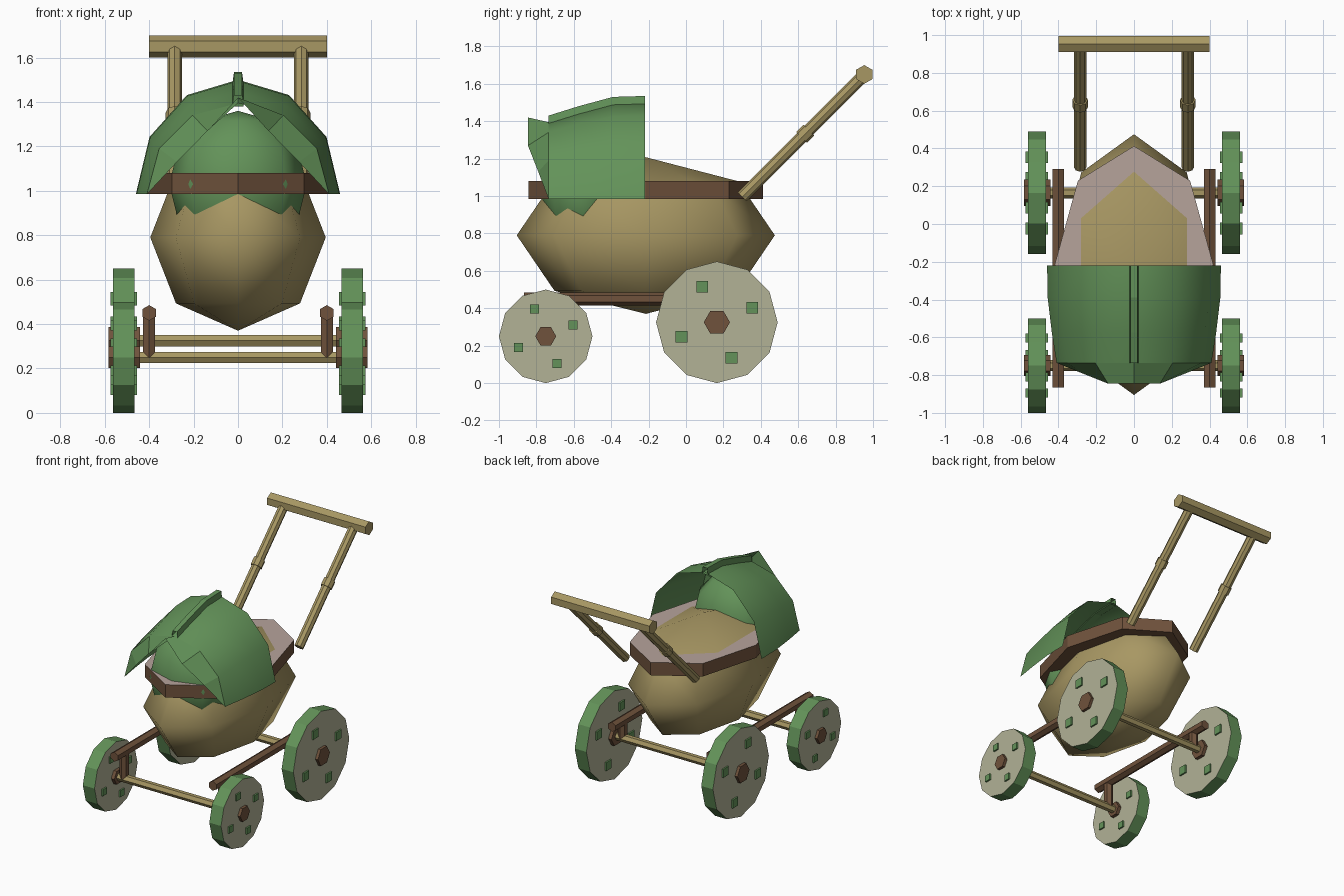
import bpy, bmesh, math
from mathutils import Vector, Matrix

if "Cube" in bpy.data.objects:
    bpy.data.objects.remove(bpy.data.objects["Cube"])


def material(name, rgb):
    m = bpy.data.materials.new(name)
    m.diffuse_color = (*rgb, 1)
    m.use_nodes = True
    m.node_tree.nodes["Principled BSDF"].inputs["Base Color"].default_value = m.diffuse_color
    return m


GREEN = material("leaf green", (0.125, 0.29, 0.10))
KHAKI = material("straw khaki", (0.39, 0.31, 0.125))
BROWN = material("wood brown", (0.16, 0.085, 0.045))
CREAM = material("wheel cream", (0.445, 0.445, 0.305))
PINK = material("rim pale pink", (0.47, 0.37, 0.33))


def finish(bm, name, mats, smooth=False, rule=None):
    bmesh.ops.remove_doubles(bm, verts=bm.verts[:], dist=1e-5)
    bm.normal_update()
    for f in bm.faces:
        f.smooth = smooth
        if rule:
            f.material_index = rule(f)
    me = bpy.data.meshes.new(name)
    bm.to_mesh(me)
    bm.free()
    for m in mats:
        me.materials.append(m)
    ob = bpy.data.objects.new(name, me)
    bpy.context.collection.objects.link(ob)
    return ob


def rod(name, p, q, r, n, mats, phase=0, rule=None):
    """Prism from p to q; phase 0 puts a corner at the top."""
    p, q = Vector(p), Vector(q)
    d = (q - p).normalized()
    ref = Vector((0, 0, 1)) if abs(d.z) < 0.95 else Vector((0, 1, 0))
    u = (ref - d * ref.dot(d)).normalized()
    v = d.cross(u)
    bm = bmesh.new()
    angles = [phase + math.tau * i / n for i in range(n)]
    rings = [[bm.verts.new(c + r * (u * math.cos(a) + v * math.sin(a))) for a in angles]
             for c in (p, q)]
    for i in range(n):
        j = (i + 1) % n
        bm.faces.new((rings[0][i], rings[0][j], rings[1][j], rings[1][i]))
    bm.faces.new(rings[0][::-1])
    bm.faces.new(rings[1])
    return finish(bm, name, mats, rule=rule)


def ball(bm, centre, radii, seg, rings):
    mat = Matrix.Translation(centre) @ Matrix.Diagonal((*radii, 1))
    bmesh.ops.create_uvsphere(bm, u_segments=seg, v_segments=rings, radius=1, matrix=mat)


def loft(name, rows, mats, smooth):
    bm = bmesh.new()
    vs = [[bm.verts.new(p) for p in row] for row in rows]
    for a, b in zip(vs, vs[1:]):
        for i in range(len(a) - 1):
            bm.faces.new((a[i], a[i + 1], b[i + 1], b[i]))
    bmesh.ops.dissolve_degenerate(bm, dist=1e-5, edges=bm.edges[:])
    return finish(bm, name, mats, smooth)


# egg-shaped body, cut off inside the rim
bm = bmesh.new()
ball(bm, (0, -0.215, 0.79), (0.395, 0.69, 0.42), 8, 4)
bmesh.ops.bisect_plane(bm, geom=bm.verts[:] + bm.edges[:] + bm.faces[:],
                       plane_co=(0, 0, 1.03), plane_no=(0, 0, 1), clear_outer=True)
finish(bm, "body", [KHAKI], True)

# eight-sided rim, pale on top
bm = bmesh.new()
bmesh.ops.create_cone(bm, cap_ends=True, segments=8, radius1=1, radius2=1, depth=1,
                      matrix=Matrix.Translation((0, -0.215, 1.032)) @ Matrix.Diagonal((0.42, 0.628, 0.095, 1)))
finish(bm, "rim", [BROWN, PINK], rule=lambda f: int(f.normal.z > 0.9))

# six-sided domed cover inside the rim
bm = bmesh.new()
bmesh.ops.create_cone(bm, cap_ends=False, segments=6, radius1=1, radius2=0, depth=1,
                      matrix=Matrix.Translation((0, -0.215, 1.1425)) @ Matrix.Diagonal((0.328, 0.5, 0.13, 1)))
top = max(v.co.y for v in bm.verts)
if top < 0.28:  # make sure a corner points to the back
    bmesh.ops.scale(bm, vec=(1 / 0.328, 1 / 0.5, 1), space=Matrix.Translation((0, 0.215, 0)), verts=bm.verts[:])
    bmesh.ops.rotate(bm, cent=(0, -0.215, 0), matrix=Matrix.Rotation(math.pi / 6, 3, 'Z'), verts=bm.verts[:])
    bmesh.ops.scale(bm, vec=(0.328, 0.5, 1), space=Matrix.Translation((0, 0.215, 0)), verts=bm.verts[:])
finish(bm, "cover", [KHAKI], True)

# pillow under the hood
bm = bmesh.new()
ball(bm, (0, -0.55, 1.03), (0.31, 0.23, 0.33), 8, 6)
finish(bm, "pillow", [GREEN], True)


# hood: arches swept forward
def arch(y, w, h):
    return [(w * math.cos(a), y, 0.985 + h * math.sin(a))
            for a in (math.pi * i / 6 for i in range(7))]


stations = [(-0.22, 0.46, 0.515), (-0.39, 0.457, 0.51), (-0.575, 0.435, 0.46), (-0.735, 0.41, 0.41)]
loft("hood", [arch(*s) for s in stations], [GREEN], True)

# turned-up visor on the front edge of the hood
half = [(0.41, -0.735, 0.985), (0.275, -0.79, 1.13), (0.137, -0.845, 1.27)]
brim = half + [(0, -0.845, 1.42)] + [(-x, y, z) for x, y, z in reversed(half)]
loft("hood_visor", [arch(*stations[-1]), brim], [GREEN], False)

# raised ridge along the top of the hood
loft("hood_ridge", [[(x, y, 0.985 + h + dz) for x, dz in
                     ((-0.025, -0.015), (-0.018, 0.035), (0.018, 0.035), (0.025, -0.015), (-0.025, -0.015))]
                    for y, w, h in stations], [GREEN], False)

# push handle
for s, side in ((1, "right"), (-1, "left")):
    x = 0.285 * s
    a, b = Vector((x, 0.30, 0.995)), Vector((x, 0.95, 1.645))
    rod(f"handle_pole_{side}", a, b, 0.033, 8, [KHAKI])
    rod(f"handle_collar_{side}", a.lerp(b, 0.49), a.lerp(b, 0.55), 0.041, 8, [KHAKI])
rod("handle_grip", (-0.4, 0.953, 1.65), (0.4, 0.953, 1.65), 0.05, 6, [KHAKI])

# frame rails
for s, side in ((1, "right"), (-1, "left")):
    rod(f"frame_rail_{side}", (0.4 * s, -0.865, 0.45), (0.4 * s, 0.29, 0.45), 0.035, 6, [BROWN])

# axles, posts and wheels
for end, y, r, hub in (("front", -0.75, 0.25, 0.056), ("rear", 0.165, 0.325, 0.07)):
    rod(f"{end}_axle", (-0.5, y, r), (0.5, y, r), 0.029, 6, [KHAKI], math.pi / 6)
    for s, side in ((1, "right"), (-1, "left")):
        tag = f"{end}_{side}"
        rod(f"{tag}_post", (0.4 * s, y, r), (0.4 * s, y, 0.45), 0.031, 6, [BROWN])
        rod(f"{tag}_wheel", (0.467 * s, y, r), (0.562 * s, y, r), r, 12, [GREEN, CREAM],
            rule=lambda f: int(abs(f.normal.x) > 0.9))
        rod(f"{tag}_hub", (0.442 * s, y, r), (0.583 * s, y, r), hub, 6, [BROWN], math.pi / 6)
        # four square studs through each wheel
        bm = bmesh.new()
        for k in range(4):
            t = math.radians(22.5 + 90 * k)
            c = (0.5145 * s, y + 0.63 * r * math.cos(t), r + 0.63 * r * math.sin(t))
            bmesh.ops.create_cube(bm, size=1, matrix=Matrix.Translation(c) @
                                  Matrix.Diagonal((0.118, 0.19 * r, 0.19 * r, 1)))
        finish(bm, f"{tag}_studs", [GREEN])
